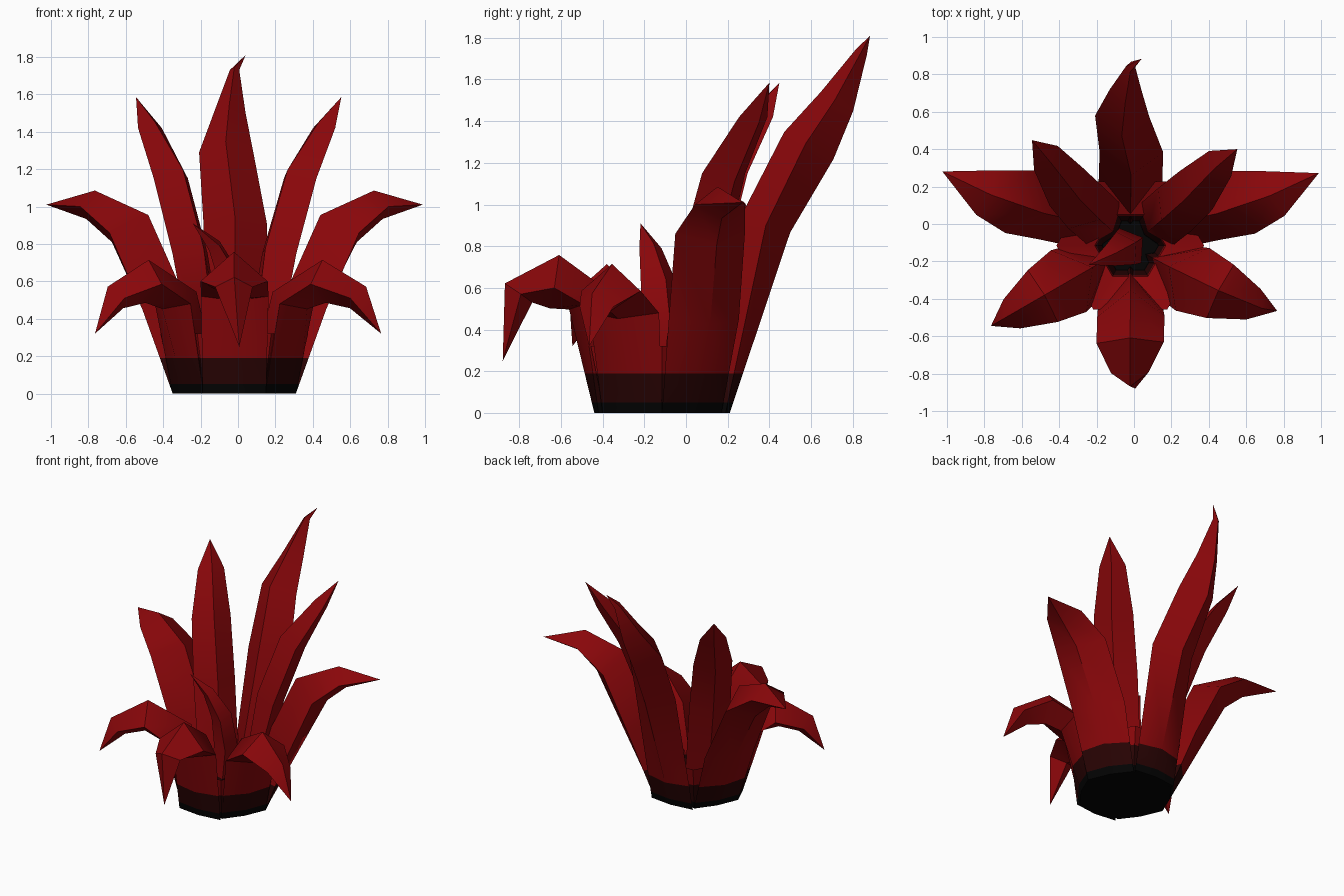
import bpy, bmesh, math
from mathutils import Vector

if "Cube" in bpy.data.objects:
    bpy.data.objects.remove(bpy.data.objects["Cube"])

CENTRE = Vector((-0.02, -0.115, 0))


def material(name, rgb):
    m = bpy.data.materials.new(name)
    m.diffuse_color = (*rgb, 1)
    m.use_nodes = True
    m.node_tree.nodes["Principled BSDF"].inputs["Base Color"].default_value = m.diffuse_color
    return m


MATS = [material("leaf red", (0.25, 0.002, 0.003)),
        material("dark red band", (0.022, 0.001, 0.001)),
        material("black base", (0.001, 0.001, 0.001))]


def finish(name, bm):
    # colour by height: black foot, dark band, red blade
    for z in (0.05, 0.19):
        bmesh.ops.bisect_plane(bm, geom=bm.verts[:] + bm.edges[:] + bm.faces[:],
                               plane_co=(0, 0, z), plane_no=(0, 0, 1))
    bmesh.ops.recalc_face_normals(bm, faces=bm.faces[:])
    for f in bm.faces:
        z = f.calc_center_median().z
        f.material_index = 2 if z < 0.05 else 1 if z < 0.19 else 0
    me = bpy.data.meshes.new(name)
    bm.to_mesh(me)
    bm.free()
    for m in MATS:
        me.materials.append(m)
    ob = bpy.data.objects.new(name, me)
    bpy.context.collection.objects.link(ob)
    bpy.ops.object.select_all(action='DESELECT')
    ob.select_set(True)
    bpy.context.view_layer.objects.active = ob
    bpy.ops.object.shade_smooth_by_angle(angle=math.radians(40))


def leaf(name, az0, az1, path, widths, outer, inner, shift=(0, 0, 0, 0, 0)):
    """Diamond-section leaf along a (radius, height) path, turning from az0 to az1."""
    bm = bmesh.new()
    rings = []
    last = len(path) - 1
    for i in range(last):
        r, z = path[i]
        a = math.radians(az0 + (az1 - az0) * i / last)
        out = Vector((math.cos(a), math.sin(a), 0))
        side = Vector((-out.y, out.x, 0))
        if i == 0:
            tr, tz = 0, 1
        else:
            tr = path[i + 1][0] - path[i - 1][0]
            tz = path[i + 1][1] - path[i - 1][1]
        n = (out * -tz + Vector((0, 0, tr))).normalized()
        p = CENTRE + out * r + side * shift[i] + Vector((0, 0, z))
        pts = (p + side * widths[i], p - n * outer[i], p - side * widths[i], p + n * inner[i])
        rings.append([bm.verts.new(q) for q in pts])
    a = math.radians(az1)
    r, z = path[-1]
    tip = bm.verts.new(CENTRE + Vector((r * math.cos(a), r * math.sin(a), z)))
    bm.faces.new(rings[0])
    for lo, hi in zip(rings, rings[1:]):
        for k in range(4):
            bm.faces.new((lo[k], lo[(k + 1) % 4], hi[(k + 1) % 4], hi[k]))
    for k in range(4):
        bm.faces.new((rings[-1][k], rings[-1][(k + 1) % 4], tip))
    finish(name, bm)


# drooping front leaves
OUT = (0.02, 0.07, 0.10, 0.07)
leaf("front_leaf", 270, 272, [(.305, 0), (.38, .52), (.52, .60), (.68, .57), (.765, .25)],
     (.17, .18, .18, .10), OUT, (.20, .15, .16, .09), (0, 0, -.01, -.02))
droop = [(.285, 0), (.38, .48), (.54, .585), (.73, .51), (.86, .32)]
for name, a0, a1 in (("front_right_leaf", -30, -24), ("front_left_leaf", 210, 210)):
    leaf(name, a0, a1, droop, (.165, .19, .16, .09), OUT, (.20, .16, .13, .08))

# spreading side leaves, swung a little to the front in the middle
spread = [(.285, 0), (.45, .45), (.63, .86), (.82, 1.0), (1.08, 1.01)]
for name, a0, a1, s in (("right_leaf", 30, 21, -1), ("left_leaf", 150, 158.5, 1)):
    leaf(name, a0, a1, spread, (.165, .19, .185, .13), (.02, .07, .09, .07),
         (.20, .17, .17, .09), (0, .01 * s, .045 * s, .05 * s))

# tall back leaf, hooked at the tip
leaf("back_leaf", 90, 86.5,
     [(.305, 0), (.50, .90), (.69, 1.29), (.83, 1.50), (.955, 1.73), (1.0, 1.81)],
     (.17, .17, .145, .085, .025), (.02, .12, .15, .10, .03), (.20, .13, .12, .08, .03),
     (0, 0, .06, .055, .045))

# inner leaves
inner_path = [(.13, 0), (.31, .75), (.46, 1.15), (.65, 1.42), (.77, 1.585)]
for name, a0, a1, s in (("inner_right_leaf", 38, 42, 1), ("inner_left_leaf", 142, 133, -1)):
    leaf(name, a0, a1, inner_path, (.14, .145, .135, .09), (.07, .09, .09, .05),
         (.04, .10, .10, .05), (0, 0, 0, .015 * s))
leaf("centre_leaf", 215, 205, [(.04, 0), (.0, .40), (.03, .62), (.12, .79), (.245, .91)],
     (.09, .11, .10, .06), (.07, .08, .07, .04), (.06, .08, .07, .04))

# hexagonal cup joining the leaf bases: foot, flared wall, hollow middle
bm = bmesh.new()
rings = [[bm.verts.new(CENTRE + Vector((r * math.cos(k * math.pi / 3),
                                        r * math.sin(k * math.pi / 3), z))) for k in range(6)]
         for r, z in ((.32, 0), (.395, .32), (.19, .22), (.15, .03))]
for lo, hi in zip(rings, rings[1:]):
    for k in range(6):
        bm.faces.new((lo[k], lo[(k + 1) % 6], hi[(k + 1) % 6], hi[k]))
bm.faces.new(rings[0])
bm.faces.new(rings[-1])
finish("base_cup", bm)
